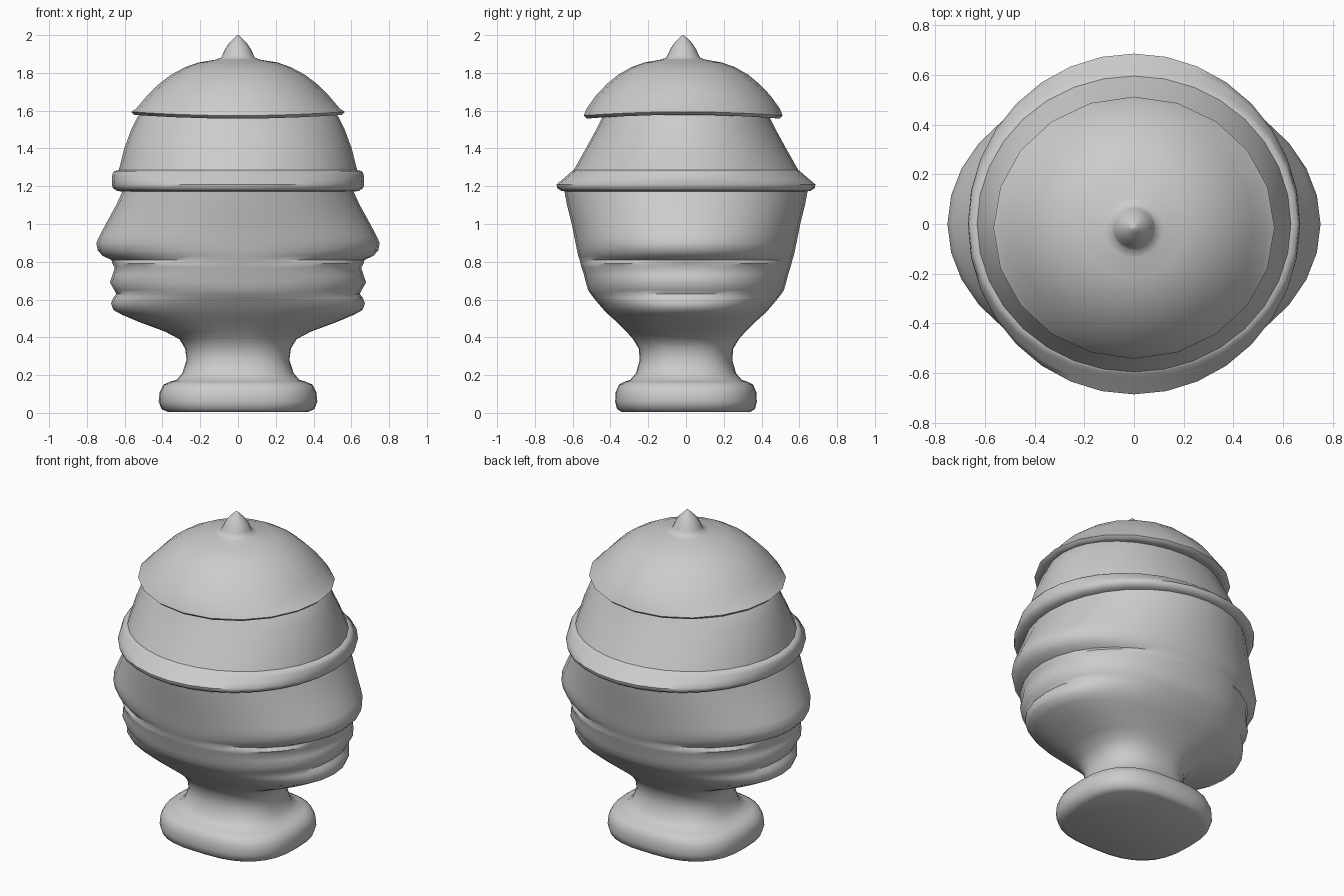
import bpy, bmesh
from math import cos, sin, pi, copysign


def loft(name, rows, sides, power, lift=None, y_off=0.0):
    """Stack rounded rings given as (z, half width x, half depth y)."""
    bm = bmesh.new()
    rings = []
    for i, (z, rx, ry) in enumerate(rows):
        e = 2 / power(z)
        ring = []
        for k in range(sides):
            t = 2 * pi * k / sides
            c, s = cos(t), sin(t)
            x = rx * copysign(abs(c) ** e, c)
            y = ry * copysign(abs(s) ** e, s)
            dz = lift(i, t) if lift else 0
            ring.append(bm.verts.new((x, y + y_off, z + dz)))
        rings.append(ring)
    for a, b in zip(rings, rings[1:]):
        for k in range(sides):
            j = (k + 1) % sides
            bm.faces.new((a[k], a[j], b[j], b[k]))
    bm.faces.new(rings[0][::-1])
    bm.faces.new(rings[-1])
    bmesh.ops.recalc_face_normals(bm, faces=bm.faces)
    me = bpy.data.meshes.new(name)
    bm.to_mesh(me)
    bm.free()
    ob = bpy.data.objects.new(name, me)
    bpy.context.collection.objects.link(ob)
    bpy.ops.object.select_all(action='DESELECT')
    ob.select_set(True)
    bpy.context.view_layer.objects.active = ob
    bpy.ops.object.shade_smooth_by_angle(angle=0.9)
    return ob


def body_power(z):
    # squarish foot, blending to a round upper body
    if z < 0.2:
        return 2.7
    if z < 0.5:
        return 2.4
    return 2.2 if z < 0.8 else 2.0


# Foot, neck and two-faced jar body
body = [
    (0.005, .37, .34), (0.02, .405, .365), (0.06, .42, .375), (0.11, .415, .372),
    (0.15, .395, .355), (0.165, .36, .325), (0.175, .325, .295), (0.21, .295, .265),
    (0.28, .272, .245), (0.34, .28, .25), (0.39, .31, .28), (0.43, .385, .315),
    (0.48, .52, .365), (0.52, .615, .41), (0.545, .66, .435), (0.58, .672, .465),
    (0.61, .66, .49), (0.63, .645, .505), (0.65, .655, .518), (0.69, .678, .53),
    (0.73, .665, .54), (0.77, .652, .553), (0.79, .665, .558), (0.81, .67, .563),
    (0.83, .715, .57), (0.86, .743, .577), (0.90, .75, .585), (0.94, .732, .593),
    (1.0, .70, .605), (1.1, .645, .63), (1.18, .608, .645)]
loft("jar_body", body, 32, body_power)

# Headband and upper wall
band = [(1.17, .60, .62), (1.175, .64, .66), (1.19, .662, .682), (1.21, .668, .685),
        (1.235, .668, .655), (1.265, .665, .62), (1.28, .655, .603), (1.285, .632, .595)]
loft("headband", band, 32, lambda z: 2)
wall = [(1.26, .635, .61), (1.29, .63, .592), (1.4, .602, .53), (1.5, .565, .475),
        (1.57, .53, .44), (1.6, .50, .43)]
loft("upper_wall", wall, 32, lambda z: 2)

# Domed lid with a pointed knob; the rim dips at front and back
lid = [(1.57, .52, .49), (1.568, .55, .51), (1.584, .565, .527), (1.61, .54, .512),
       (1.68, .48, .462), (1.74, .42, .405), (1.79, .355, .345), (1.83, .28, .275),
       (1.855, .21, .205), (1.87, .12, .12), (1.88, .09, .09), (1.9, .08, .08),
       (1.93, .066, .066), (1.96, .045, .045), (1.985, .02, .02), (2.0, .003, .003)]
loft("lid", lid, 20, lambda z: 2,
     lambda i, t: 0.01 * cos(2 * t) if i < 3 else 0, -0.015)
